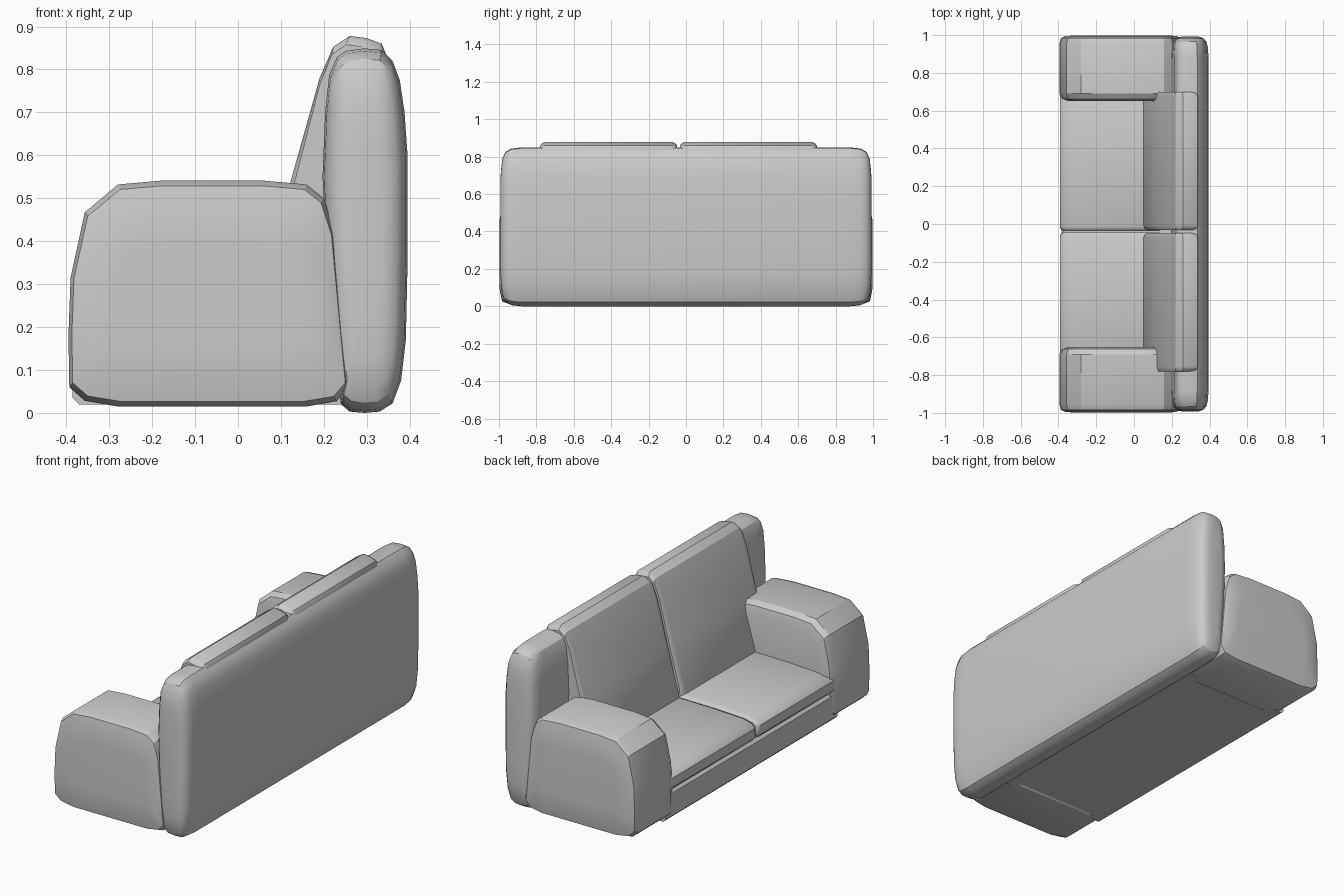
import bpy, bmesh, math


def loft(name, profile, sections):
    """Loft an x/z profile along y; each section is (y, x inset, z inset)."""
    xs, zs = [p[0] for p in profile], [p[1] for p in profile]
    cx, cz = (min(xs) + max(xs)) / 2, (min(zs) + max(zs)) / 2
    hx, hz = (max(xs) - min(xs)) / 2, (max(zs) - min(zs)) / 2
    bm = bmesh.new()
    rings = []
    for y, ix, iz in sections:
        sx, sz = 1 - ix / hx, 1 - iz / hz
        rings.append([bm.verts.new((cx + (x - cx) * sx, y, cz + (z - cz) * sz))
                      for x, z in profile])
    n = len(profile)
    for a, b in zip(rings, rings[1:]):
        for i in range(n):
            j = (i + 1) % n
            bm.faces.new((a[i], a[j], b[j], b[i]))
    bm.faces.new(rings[0])
    bm.faces.new(rings[-1])
    bmesh.ops.recalc_face_normals(bm, faces=bm.faces)
    mesh = bpy.data.meshes.new(name)
    bm.to_mesh(mesh)
    bm.free()
    obj = bpy.data.objects.new(name, mesh)
    bpy.context.collection.objects.link(obj)
    bpy.ops.object.select_all(action='DESELECT')
    obj.select_set(True)
    bpy.context.view_layer.objects.active = obj
    bpy.ops.object.shade_smooth_by_angle(angle=math.radians(30))
    return obj


def symmetric(ends):
    """Mirror end sections to the other side of y = 0."""
    return [(-y, a, b) for y, a, b in reversed(ends)] + ends


def pillow(y0, y1, r, inset):
    """Softly chamfered cushion ends."""
    return [(y0, inset, inset), (y0 + r * 0.4, inset * 0.35, inset * 0.35), (y0 + r, 0, 0),
            (y1 - r, 0, 0), (y1 - r * 0.4, inset * 0.35, inset * 0.35), (y1, inset, inset)]


# Back panel with rounded rim
back = [(0.26, 0.003), (0.295, 0), (0.33, 0.003), (0.36, 0.022), (0.38, 0.075), (0.391, 0.17),
        (0.395, 0.35), (0.395, 0.6), (0.388, 0.7), (0.377, 0.775), (0.36, 0.82), (0.335, 0.845),
        (0.295, 0.849), (0.25, 0.843), (0.23, 0.828), (0.212, 0.785), (0.203, 0.7),
        (0.197, 0.55), (0.205, 0.35), (0.22, 0.15), (0.24, 0.02)]
loft("back_panel", back, symmetric([(0.88, 0, 0), (0.935, 0.004, 0.006), (0.965, 0.012, 0.024),
                                    (0.982, 0.026, 0.06), (0.99, 0.045, 0.13),
                                    (0.993, 0.06, 0.22)]))

# Arms
arm = [(-0.393, 0.06), (-0.357, 0.028), (-0.28, 0.015), (0.16, 0.015), (0.23, 0.027),
       (0.258, 0.06), (0.245, 0.2), (0.225, 0.42), (0.2, 0.5), (0.16, 0.532), (0.06, 0.541),
       (-0.18, 0.541), (-0.28, 0.532), (-0.357, 0.467), (-0.39, 0.315), (-0.395, 0.18)]
for side, label in ((1, "left"), (-1, "right")):
    loft("arm_" + label, arm, [(side * y, a, b) for y, a, b in (
        (0.652, 0.045, 0.06), (0.662, 0.014, 0.018), (0.69, 0, 0), (0.955, 0, 0),
        (0.984, 0.008, 0.012), (0.996, 0.035, 0.075), (0.998, 0.1, 0.14))])

# Base between the arms
base = [(-0.385, 0.035), (-0.37, 0.02), (0.25, 0.02), (0.25, 0.17), (-0.37, 0.17), (-0.385, 0.155)]
loft("base", base, [(-0.72, 0, 0), (0.72, 0, 0)])

# Seat and back cushions, two of each
seat = [(-0.393, 0.19), (-0.38, 0.175), (-0.35, 0.165), (0.15, 0.165), (0.15, 0.285),
        (0.06, 0.284), (-0.15, 0.281), (-0.32, 0.272), (-0.372, 0.258), (-0.391, 0.238)]
rest = [(0.055, 0.25), (0.05, 0.29), (0.12, 0.53), (0.19, 0.78), (0.222, 0.853), (0.26, 0.878),
        (0.3, 0.873), (0.335, 0.86), (0.345, 0.835), (0.33, 0.7), (0.26, 0.25)]
for label, s0, s1, r0, r1 in (("left", -0.036, 0.7, -0.033, 0.7),
                              ("right", -0.72, -0.046, -0.78, -0.047)):
    loft("seat_cushion_" + label, seat, pillow(s0, s1, 0.022, 0.016))
    loft("back_cushion_" + label, rest, pillow(r0, r1, 0.025, 0.02))
